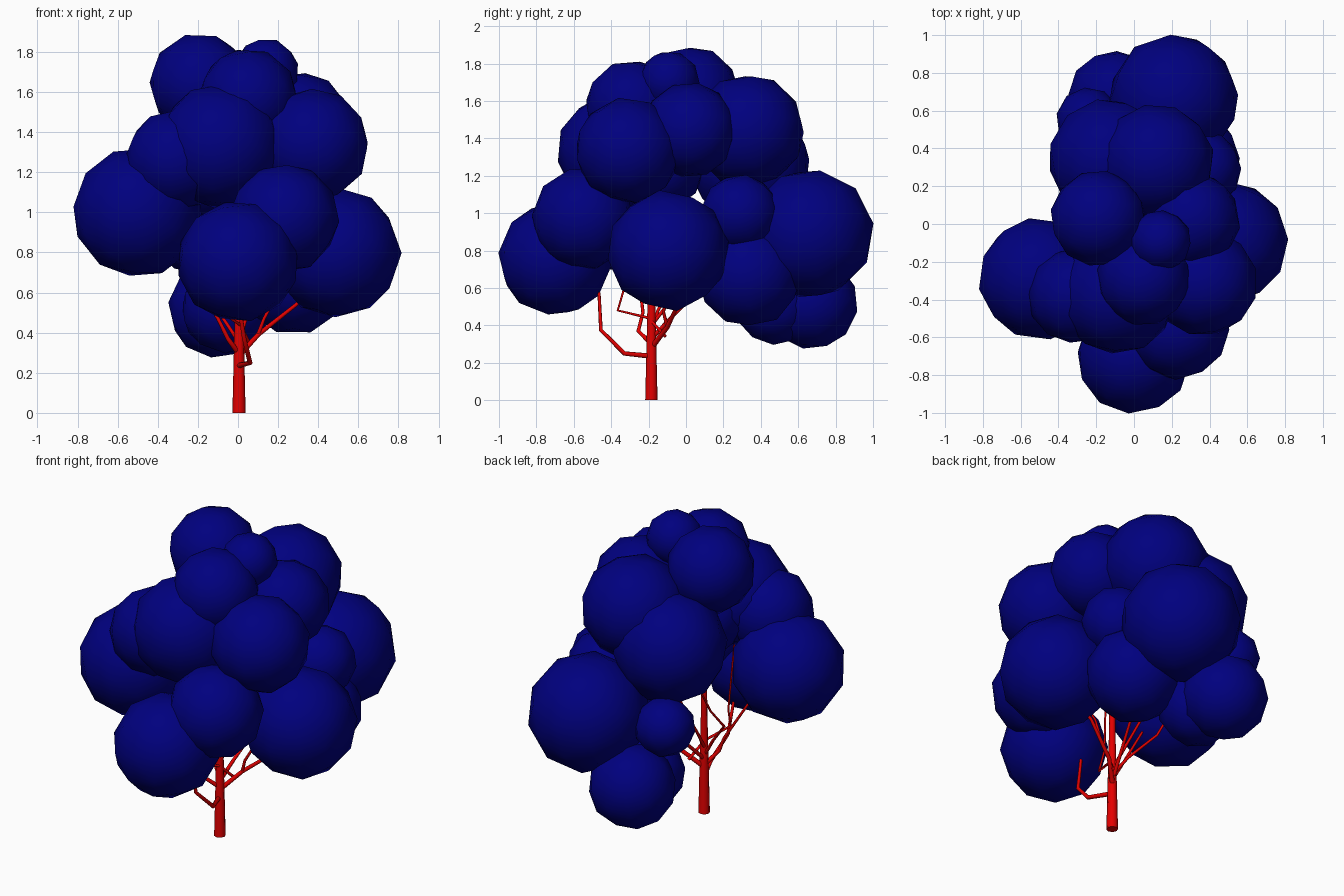
import bpy
import random
from math import pi

random.seed(4)
cube = bpy.data.objects.get("Cube")
if cube:
    bpy.data.objects.remove(cube, do_unlink=True)


def make_material(name, rgb):
    mat = bpy.data.materials.new(name)
    mat.use_nodes = True
    color = (*rgb, 1.0)
    mat.diffuse_color = color
    bsdf = mat.node_tree.nodes["Principled BSDF"]
    bsdf.inputs["Base Color"].default_value = color
    bsdf.inputs["Roughness"].default_value = 0.9
    return mat


navy = make_material("navy_foliage", (0.0, 0.0, 0.21))
red = make_material("red_bark", (0.78, 0.0, 0.0))


def foliage(name, x, y, z, r):
    """One rounded, coarse leaf clump."""
    turn = [random.uniform(0, pi) for _ in range(3)]
    bpy.ops.mesh.primitive_ico_sphere_add(
        subdivisions=2, radius=r * 1.02, location=(x, y, z), rotation=turn)
    ob = bpy.context.object
    ob.name = name
    ob.data.materials.append(navy)
    bpy.ops.object.shade_smooth()


def limb(name, points, thick, thin):
    """A tapering round stick through the given points."""
    curve = bpy.data.curves.new(name, "CURVE")
    curve.dimensions = "3D"
    curve.bevel_depth = 1.0
    curve.bevel_resolution = 2
    curve.use_fill_caps = True
    spline = curve.splines.new("POLY")
    spline.points.add(len(points) - 1)
    for i, (target, p) in enumerate(zip(spline.points, points)):
        target.co = (*p, 1.0)
        target.radius = thick + (thin - thick) * i / (len(points) - 1)
    curve.materials.append(red)
    ob = bpy.data.objects.new(name, curve)
    bpy.context.collection.objects.link(ob)


# Crown of leaf clumps
foliage("front_low_clump", 0, -0.70, 0.755, 0.30)
foliage("front_mid_clump", 0.23, -0.55, 0.97, 0.27)
foliage("front_high_clump", -0.09, -0.375, 1.33, 0.31)
foliage("right_low_clump", -0.50, -0.29, 1.0, 0.32)
foliage("right_high_clump", -0.31, -0.38, 1.26, 0.25)
foliage("left_low_clump", 0.49, -0.095, 0.80, 0.32)
foliage("left_high_clump", 0.37, -0.31, 1.335, 0.28)
foliage("left_upper_clump", 0.31, 0.02, 1.445, 0.25)
foliage("left_inner_clump", 0.36, 0.29, 1.0, 0.205)
foliage("left_under_clump", 0.28, 0.34, 0.67, 0.275)
foliage("top_clump", -0.19, 0.03, 1.64, 0.25)
foliage("top_front_clump", 0.05, -0.29, 1.57, 0.245)
foliage("top_small_clump", 0.14, -0.09, 1.705, 0.16)
foliage("back_high_clump", 0.12, 0.33, 1.44, 0.30)
foliage("back_right_clump", -0.13, 0.34, 1.265, 0.32)
foliage("back_large_clump", 0.21, 0.66, 0.89, 0.34)
foliage("back_small_clump", -0.24, 0.55, 0.875, 0.17)
foliage("back_low_clump", -0.10, 0.67, 0.52, 0.245)
foliage("back_under_clump", -0.06, 0.48, 0.52, 0.22)
foliage("inner_clump", -0.01, -0.15, 1.26, 0.25)

# Trunk
base_y = -0.185
limb("trunk", [(0.005, base_y, z) for z in (0, 0.3, 0.6, 1.2)], 0.033, 0.012)

# Branches reaching into the clumps
limb("front_branch", [(0, base_y, 0.235), (0.06, -0.33, 0.25),
     (0.03, -0.455, 0.375), (0, -0.465, 0.57), (0, -0.55, 0.7)], 0.014, 0.007)
limb("left_branch", [(0, base_y, 0.28), (0.10, -0.10, 0.39),
     (0.29, -0.03, 0.54), (0.4, -0.05, 0.65)], 0.015, 0.007)
limb("left_twig", [(0.10, -0.10, 0.39), (0.13, -0.12, 0.47),
     (0.2, -0.1, 0.6), (0.35, -0.1, 0.75)], 0.01, 0.005)
limb("right_branch", [(0, base_y, 0.3), (-0.05, -0.255, 0.37),
     (-0.10, -0.23, 0.47), (-0.3, -0.27, 0.8)], 0.013, 0.007)
limb("right_twig", [(0, base_y, 0.36), (-0.08, -0.15, 0.48),
     (-0.22, -0.06, 0.64), (-0.24, 0.1, 0.8), (-0.2, 0.25, 1.1)], 0.01, 0.005)
limb("cross_branch", [(0.06, -0.11, 0.34), (0.01, -0.2, 0.44),
     (-0.05, -0.365, 0.48), (-0.06, -0.33, 0.6), (-0.1, -0.36, 1.2)], 0.009, 0.005)
limb("back_branch", [(0, base_y, 0.33), (0.03, -0.08, 0.44),
     (0.08, 0.08, 0.6), (0.18, 0.5, 0.8)], 0.012, 0.006)
limb("back_twig", [(0, base_y, 0.4), (-0.03, -0.06, 0.56),
     (-0.06, 0.1, 0.75), (-0.1, 0.3, 1.1)], 0.01, 0.005)
